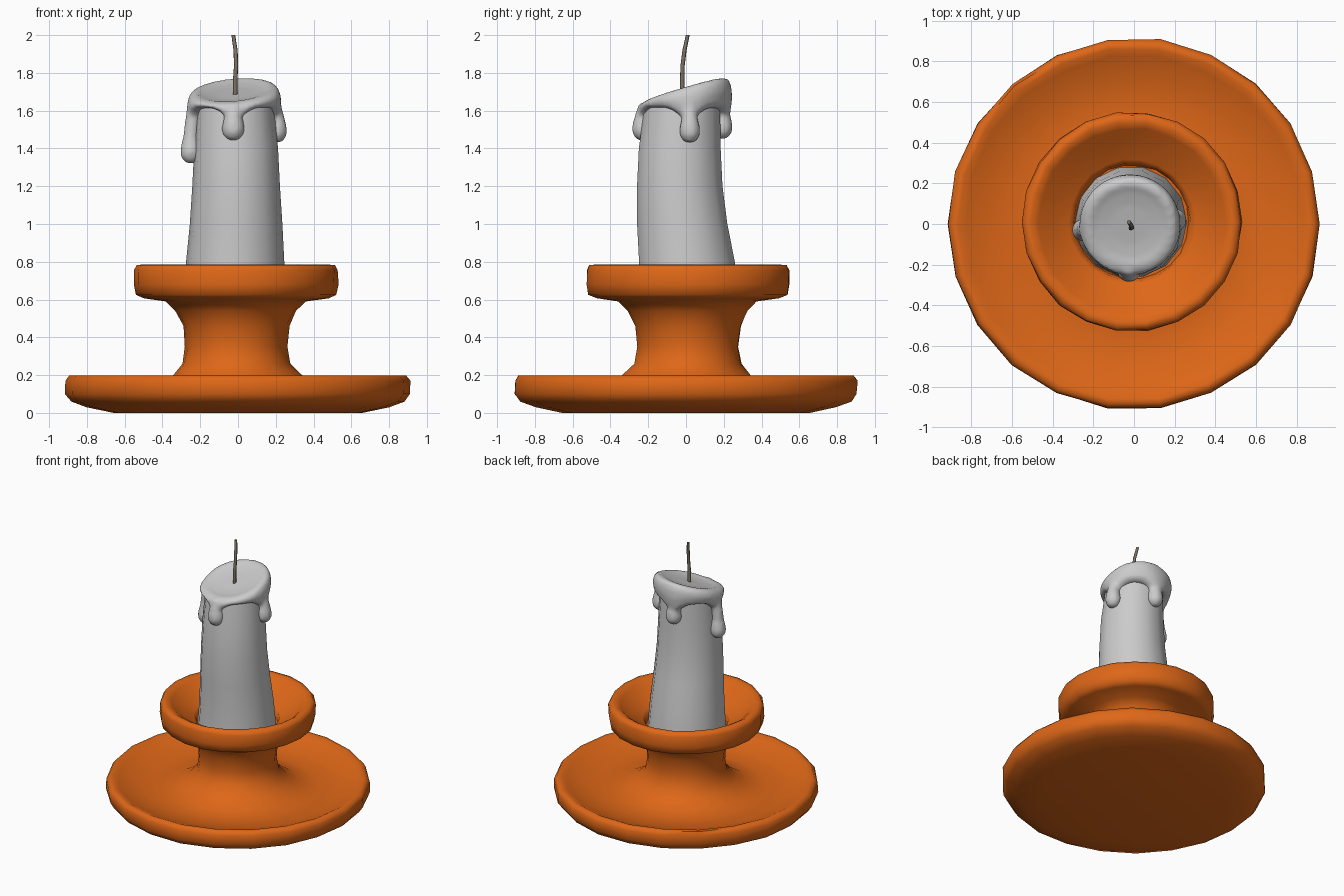
import bpy, bmesh, math, random
from mathutils import Vector

if "Cube" in bpy.data.objects:
    bpy.data.objects.remove(bpy.data.objects["Cube"])

random.seed(4)


def ring(cx, cy, z, r, sides, wobble=0.0):
    """Horizontal circle of points; z may be a function of (x, y, angle)."""
    pts = []
    for i in range(sides):
        a = 2 * math.pi * i / sides
        rr = r + random.uniform(-wobble, wobble)
        x, y = cx + rr * math.cos(a), cy + rr * math.sin(a)
        pts.append(Vector((x, y, z(x, y, a) if callable(z) else z)))
    return pts


def skin(bm, rings):
    """Bridge a stack of rings and close both ends."""
    rows = [[bm.verts.new(p) for p in r] for r in rings]
    n = len(rows[0])
    for lo, hi in zip(rows, rows[1:]):
        for i in range(n):
            j = (i + 1) % n
            bm.faces.new((lo[i], lo[j], hi[j], hi[i]))
    bm.faces.new(rows[0][::-1])
    bm.faces.new(rows[-1])


def finish(name, bm, colour=None, angle=60):
    bmesh.ops.recalc_face_normals(bm, faces=bm.faces)
    me = bpy.data.meshes.new(name)
    bm.to_mesh(me)
    bm.free()
    ob = bpy.data.objects.new(name, me)
    bpy.context.collection.objects.link(ob)
    if colour:
        mat = bpy.data.materials.new(name + "_colour")
        mat.diffuse_color = colour
        mat.use_nodes = True
        mat.node_tree.nodes["Principled BSDF"].inputs["Base Color"].default_value = mat.diffuse_color
        me.materials.append(mat)
    bpy.ops.object.select_all(action='DESELECT')
    ob.select_set(True)
    bpy.context.view_layer.objects.active = ob
    bpy.ops.object.shade_smooth_by_angle(angle=math.radians(angle))
    return ob


# Holder: dish, waisted stem and cup in one turned profile (radius, height)
profile = [(0.66, 0.0), (0.80, 0.03), (0.885, 0.06), (0.913, 0.10), (0.915, 0.17),
           (0.895, 0.197), (0.865, 0.197), (0.83, 0.18), (0.70, 0.135), (0.55, 0.12),
           (0.44, 0.14), (0.35, 0.19), (0.285, 0.26), (0.268, 0.35), (0.28, 0.46),
           (0.32, 0.54), (0.37, 0.59), (0.49, 0.607), (0.53, 0.625), (0.54, 0.68),
           (0.54, 0.755), (0.525, 0.782), (0.495, 0.785), (0.46, 0.765), (0.39, 0.70),
           (0.31, 0.66), (0.29, 0.645), (0.28, 0.60)]
bm = bmesh.new()
skin(bm, [ring(-0.01 if z > 0.2 else 0, 0.01 if z > 0.2 else 0, z, r, 22, 0.004)
          for r, z in profile])
finish("candle_holder", bm, (0.73, 0.136, 0.009, 1))

# Candle body, leaning slightly as it rises (x, y, z, radius)
bm = bmesh.new()
skin(bm, [ring(*s, 14) for s in [
    (-0.015, 0.01, 0.60, 0.275), (-0.015, 0.005, 0.80, 0.26), (-0.01, -0.02, 1.00, 0.245),
    (-0.01, -0.033, 1.20, 0.232), (-0.01, -0.033, 1.40, 0.222), (-0.015, -0.02, 1.62, 0.205)]])
finish("candle_body", bm)

# Melted wax: (angle, x, y, bottom z, drop radius) of each drip
drips = [(-90, -0.025, -0.225, 1.44, 0.062), (184, -0.25, -0.03, 1.32, 0.057),
         (5, 0.205, 0.02, 1.43, 0.056), (95, -0.03, 0.19, 1.45, 0.058)]


def wax_top(x, y):
    return 1.715 + 0.3 * y + 0.08 * x


def wax_hem(x, y, a):
    z = 1.615
    for deg, *_ in drips:
        d = (a - math.radians(deg) + math.pi) % (2 * math.pi) - math.pi
        z -= 0.07 * math.exp(-(d / 0.32) ** 2)
    return z


def wax_mix(t, drop=0.0):
    return lambda x, y, a: wax_hem(x, y, a) * (1 - t) + wax_top(x, y) * t - drop


bm = bmesh.new()
cap = [(0.14, wax_mix(0)), (0.21, wax_mix(0)), (0.24, wax_mix(0.15)), (0.25, wax_mix(0.5)),
       (0.245, wax_mix(0.75)), (0.23, wax_mix(0.93)), (0.20, wax_mix(1)),
       (0.165, wax_mix(1, 0.012)), (0.10, wax_mix(1, 0.02))]
skin(bm, [ring(-0.02, -0.005, z, r, 48) for r, z in cap])

# Teardrops hanging from the hem
shape = [(0.0, 0.3), (0.012, 0.65), (0.035, 0.93), (0.065, 1.0), (0.10, 0.9), (0.14, 0.72)]
for deg, x, y, zb, r in drips:
    rows = [ring(x, y, zb + h, r * k, 16) for h, k in shape]
    rows.append(ring(x * 0.93, y * 0.93, 1.64, r * 0.65, 16))
    skin(bm, rows)
wax = finish("melted_wax", bm)
remesh = wax.modifiers.new("blend", 'REMESH')
remesh.mode = 'VOXEL'
remesh.voxel_size = 0.014
remesh.use_smooth_shade = True
soft = wax.modifiers.new("soften", 'SMOOTH')
soft.factor = 0.5
soft.iterations = 5

# Wick
bm = bmesh.new()
skin(bm, [ring(*s, 8) for s in [
    (-0.015, -0.02, 1.66, 0.012), (-0.015, -0.02, 1.76, 0.012), (-0.01, -0.018, 1.84, 0.011),
    (-0.013, -0.008, 1.92, 0.011), (-0.025, 0.009, 2.0, 0.010)]])
finish("wick", bm, (0.2, 0.17, 0.13, 1))
